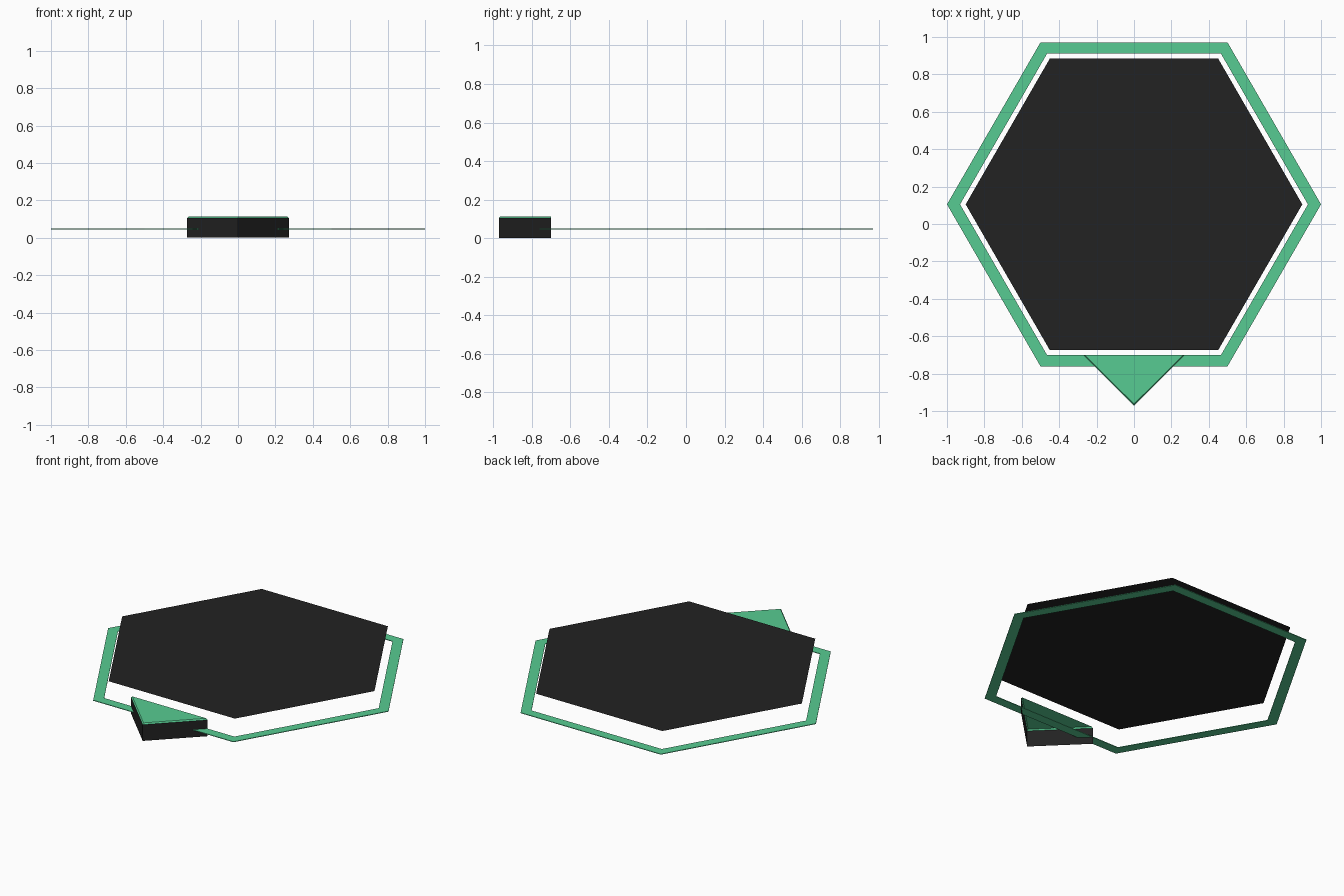
import bpy, bmesh, math

if "Cube" in bpy.data.objects:
    bpy.data.objects.remove(bpy.data.objects["Cube"])

CY = 0.105  # hexagon centre in y


def material(name, rgb):
    m = bpy.data.materials.new(name)
    m.diffuse_color = (*rgb, 1)
    m.use_nodes = True
    m.node_tree.nodes["Principled BSDF"].inputs["Base Color"].default_value = m.diffuse_color
    return m


GREEN = material("mint_green", (0.095, 0.60, 0.287))
BLACK = material("soft_black", (0.016, 0.016, 0.016))


def make(name, build, mats):
    bm = bmesh.new()
    build(bm)
    me = bpy.data.meshes.new(name)
    bm.to_mesh(me)
    bm.free()
    for m in mats:
        me.materials.append(m)
    ob = bpy.data.objects.new(name, me)
    bpy.context.collection.objects.link(ob)
    return ob


def hexagon(bm, r, z):
    return [bm.verts.new((r * math.cos(i * math.pi / 3), CY + r * math.sin(i * math.pi / 3), z))
            for i in range(6)]


# floating black hexagon sheet
make("hexagon_panel", lambda bm: bm.faces.new(hexagon(bm, 0.9, 0.151)), [BLACK])


# very thin hexagonal frame below the panel
def ring(bm):
    loops = [hexagon(bm, r, z) for r, z in ((1, 0.045), (1, 0.049), (0.93, 0.049), (0.93, 0.045))]
    for k in range(4):
        a, b = loops[k], loops[(k + 1) % 4]
        for i in range(6):
            j = (i + 1) % 6
            bm.faces.new((a[i], a[j], b[j], b[i]))


make("hexagon_frame", ring, [GREEN])


# triangular pointer: open shell with black walls, green bevel and green top
def pointer(bm):
    def row(w, tip, z):
        return [bm.verts.new(p) for p in ((-w, -0.70, z), (0, tip, z), (w, -0.70, z))]
    rows = [row(0.273, -0.971, 0), row(0.273, -0.971, 0.105), row(0.264, -0.962, 0.113)]
    for k in range(2):
        a, b = rows[k], rows[k + 1]
        for i in range(2):
            f = bm.faces.new((a[i], a[i + 1], b[i + 1], b[i]))
            f.material_index = k
    bm.faces.new(rows[2]).material_index = 1


make("pointer_wedge", pointer, [BLACK, GREEN])
